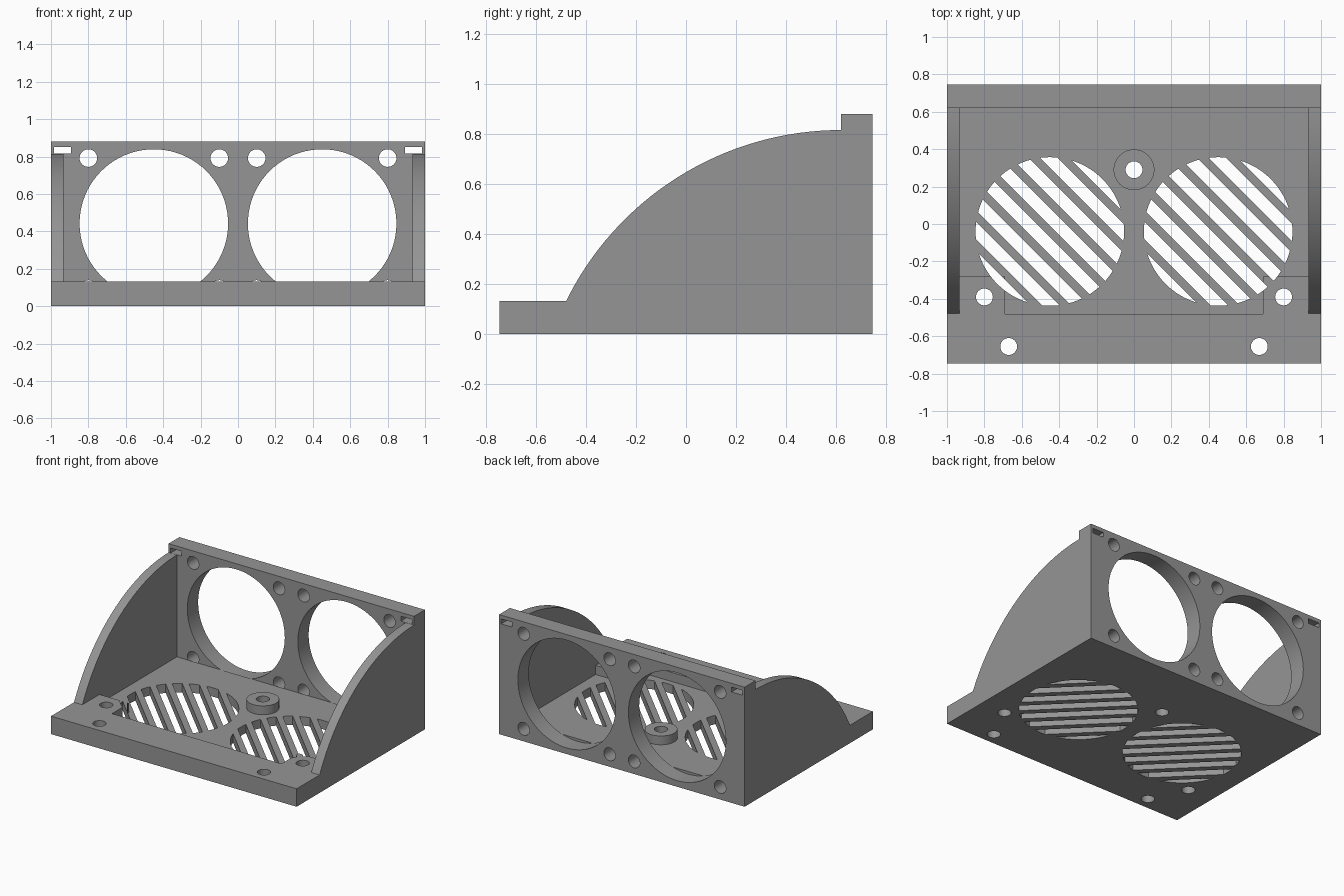
import bpy, bmesh, math

if "Cube" in bpy.data.objects:
    bpy.data.objects.remove(bpy.data.objects["Cube"])

FLOOR, LIP, TOP = 0.065, 0.132, 0.88      # heights
BACK, DEPTH = 0.62, 0.746                 # back panel front face, half depth
FAN_X, FAN_R, HOLE_R = 0.45, 0.397, 0.047
GRILLE_Y, FAN_Z, BOLT = -0.04, 0.442, 0.35

grey = bpy.data.materials.new("grey plastic")
grey.diffuse_color = (0.30, 0.30, 0.30, 1)
grey.use_nodes = True
grey.node_tree.nodes["Principled BSDF"].inputs["Base Color"].default_value = grey.diffuse_color


def prism(name, outline, lo, hi, axis="z"):
    """Extrude a closed outline along an axis: z uses (x,y), x uses (y,z), y uses (x,z)."""
    place = {"z": lambda a, b, h: (a, b, h),
             "x": lambda a, b, h: (h, a, b),
             "y": lambda a, b, h: (a, h, b)}[axis]
    bm = bmesh.new()
    low = [bm.verts.new(place(a, b, lo)) for a, b in outline]
    high = [bm.verts.new(place(a, b, hi)) for a, b in outline]
    bm.faces.new(low)
    bm.faces.new(high)
    n = len(outline)
    for i in range(n):
        j = (i + 1) % n
        bm.faces.new((low[i], low[j], high[j], high[i]))
    bmesh.ops.recalc_face_normals(bm, faces=bm.faces)
    mesh = bpy.data.meshes.new(name)
    bm.to_mesh(mesh)
    bm.free()
    obj = bpy.data.objects.new(name, mesh)
    obj.data.materials.append(grey)
    bpy.context.collection.objects.link(obj)
    return obj


def rect(x0, x1, y0, y1):
    return [(x0, y0), (x1, y0), (x1, y1), (x0, y1)]


def circle(cx, cy, r, n=48):
    return [(cx + r * math.cos(2 * math.pi * i / n), cy + r * math.sin(2 * math.pi * i / n))
            for i in range(n)]


def combine(body, tool, operation):
    mod = body.modifiers.new(operation.lower(), "BOOLEAN")
    mod.operation, mod.solver, mod.object = operation, "EXACT", tool
    bpy.context.view_layer.objects.active = body
    bpy.ops.object.modifier_apply(modifier=mod.name)
    bpy.data.objects.remove(tool)


# Floor plate
body = prism("fan_bracket", rect(-1, 1, -DEPTH, DEPTH), 0, FLOOR)

# Raised front lip with a block around each rear screw
lip = [(-1, -DEPTH), (1, -DEPTH), (1, -0.28), (0.69, -0.28),
       (0.69, -0.48), (-0.69, -0.48), (-0.69, -0.28), (-1, -0.28)]
parts = [prism("front_lip", lip, 0, LIP)]

# Back panel
parts.append(prism("back_panel", rect(-1, 1, BACK, DEPTH), 0, TOP))

# Curved side walls
R, wall_top, front = 1.2256, 0.815, -0.485
start = math.asin((front - BACK) / R)
arc = [(BACK + R * math.sin(start * (1 - i / 32)),
        wall_top - R + R * math.cos(start * (1 - i / 32))) for i in range(33)]
profile = [(front, 0)] + arc + [(BACK + 0.06, wall_top), (BACK + 0.06, 0)]
for x0, x1 in ((-1, -0.932), (0.932, 1)):
    parts.append(prism("side_wall", profile, x0, x1, "x"))

# Round cable boss
parts.append(prism("boss", circle(0, 0.29, 0.109), 0, 0.13))
for part in parts:
    combine(body, part, "UNION")

# Fan openings, bolt holes and corner slots through the back panel
cuts = []
for s in (-1, 1):
    cuts.append(prism("fan_cut", circle(s * FAN_X, FAN_Z, FAN_R, 80), BACK, 1, "y"))
    cuts.append(prism("slot_cut", rect(*sorted((s * 0.893, s * 0.983)), 0.816, 0.852),
                      BACK - 0.05, 1, "y"))
    for dx in (-BOLT, BOLT):
        for dz in (-BOLT, BOLT):
            cuts.append(prism("bolt_cut", circle(s * FAN_X + dx, FAN_Z + dz, HOLE_R, 32),
                              BACK, 1, "y"))

# Screw holes through the floor
for x, y in ((0, 0.29), (-0.8, -0.39), (0.8, -0.39), (-0.67, -0.655), (0.67, -0.655)):
    cuts.append(prism("screw_cut", circle(x, y, 0.045, 32), -0.1, 0.3))

# Diagonal grille slots, each a strip of the fan circle
PITCH, HALF = 0.11, 0.033
for s in (-1, 1):
    for k in range(-4, 4):
        mid = (k + 0.5) * PITCH
        a, b = max(mid - HALF, -FAN_R), min(mid + HALF, FAN_R)
        t0, t1 = math.acos(b / FAN_R), math.acos(a / FAN_R)
        side = [t0 + (t1 - t0) * i / 12 for i in range(13)]
        angles = side + [-t for t in reversed(side)]
        if t0 < 1e-6:
            angles.pop()
        if math.pi - t1 < 1e-6:
            angles.pop(13)
        cuts.append(prism("grille_cut",
                          [(s * FAN_X + FAN_R * math.cos(t + math.pi / 4),
                            GRILLE_Y + FAN_R * math.sin(t + math.pi / 4)) for t in angles],
                          -0.1, 0.3))
for cut in cuts:
    combine(body, cut, "DIFFERENCE")

# Smooth the curved surfaces, keep the edges sharp
bpy.ops.object.select_all(action="DESELECT")
body.select_set(True)
bpy.context.view_layer.objects.active = body
bpy.ops.object.shade_smooth_by_angle(angle=math.radians(30))
